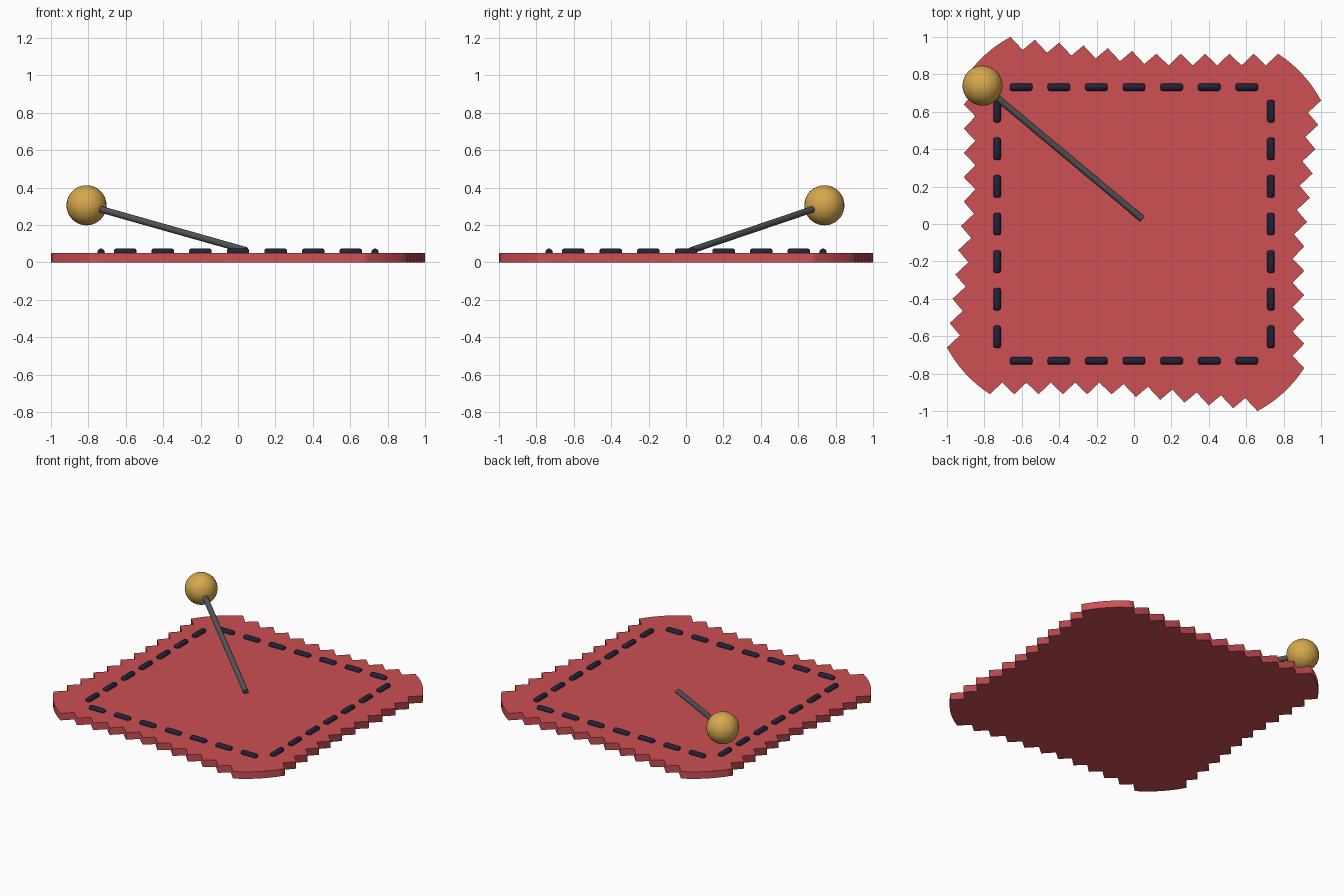
import bpy, bmesh, math
from mathutils import Vector, Matrix

if "Cube" in bpy.data.objects:
    bpy.data.objects.remove(bpy.data.objects["Cube"])


def material(name, rgb):
    m = bpy.data.materials.new(name)
    m.diffuse_color = (*rgb, 1)
    m.use_nodes = True
    m.node_tree.nodes["Principled BSDF"].inputs["Base Color"].default_value = m.diffuse_color
    return m


RED = material("red cloth", (0.61, 0.08, 0.088))
NAVY = material("navy thread", (0.016, 0.016, 0.042))
STEEL = material("grey steel", (0.09, 0.09, 0.1))
GOLD = material("golden head", (0.68, 0.39, 0.075))


def finish(bm, name, mat):
    bmesh.ops.recalc_face_normals(bm, faces=bm.faces)
    me = bpy.data.meshes.new(name)
    bm.to_mesh(me)
    bm.free()
    me.materials.append(mat)
    ob = bpy.data.objects.new(name, me)
    bpy.context.collection.objects.link(ob)
    return ob


# Cloth patch: one zigzag side and rounded corner, repeated four times around
def peak(x):
    return 0.91 + 0.09 * max(0, (0.12 - x) / 0.78)


side = []
for i in range(12):
    x = -0.66 + 0.13 * i
    side.append(Vector((x, peak(x), 0)))
    if i < 11:
        side.append(Vector((x + 0.065, peak(x + 0.065) - 0.062, 0)))
a, b = side[-1], Vector((1.0, 0.66, 0))
out = Vector((0.735, 0.678, 0))
for i in range(1, 8):
    t = i / 8
    side.append(a.lerp(b, t) + out * 0.022 * 4 * t * (1 - t))

bm = bmesh.new()
outline = [Matrix.Rotation(-k * math.pi / 2, 3, 'Z') @ p
           for k in range(4) for p in side]
base = bm.faces.new([bm.verts.new(p) for p in outline])
ext = bmesh.ops.extrude_face_region(bm, geom=[base], use_keep_orig=True)
bmesh.ops.translate(bm, vec=(0, 0, 0.05),
                    verts=[v for v in ext["geom"] if isinstance(v, bmesh.types.BMVert)])
bm.normal_update()
for f in bm.faces:
    f.smooth = abs(f.normal.z) < 0.5   # soft rim, flat top and bottom
finish(bm, "cloth_patch", RED)


# Running stitches: short rounded rods on all four sides
def rod(bm, start, end, radius, sides, bevel=0):
    d = end - start
    mat = Matrix.Translation((start + end) / 2) @ d.to_track_quat('Z', 'Y').to_matrix().to_4x4()
    new = bmesh.ops.create_cone(bm, cap_ends=True, segments=sides, radius1=radius,
                                radius2=radius, depth=d.length, matrix=mat)["verts"]
    if bevel:
        rims = {e for v in new for e in v.link_edges
                if any(len(f.verts) > 4 for f in e.link_faces)}
        bmesh.ops.bevel(bm, geom=list(rims), offset=bevel, segments=2,
                        affect='EDGES', profile=0.5)


bm = bmesh.new()
for k in range(4):
    turn = Matrix.Rotation(k * math.pi / 2, 3, 'Z')
    for i in range(-3, 4):
        c = i * 0.201
        rod(bm, turn @ Vector((c - 0.06, 0.732, 0.054)),
            turn @ Vector((c + 0.06, 0.732, 0.054)), 0.02, 12, 0.011)
for f in bm.faces:
    f.smooth = True
stitches = finish(bm, "stitches", NAVY)

# Pin: slanted shaft running into a round head
head = Vector((-0.81, 0.74, 0.305))
bm = bmesh.new()
rod(bm, Vector((0.043, 0.028, 0.064)), head, 0.018, 12)
for f in bm.faces:
    f.smooth = True
shaft = finish(bm, "pin_shaft", STEEL)

bm = bmesh.new()
bmesh.ops.create_uvsphere(bm, u_segments=32, v_segments=20, radius=0.107,
                          matrix=Matrix.Translation(head))
for f in bm.faces:
    f.smooth = True
finish(bm, "pin_head", GOLD)

for ob in (stitches, shaft):
    bpy.context.view_layer.objects.active = ob
    ob.select_set(True)
bpy.ops.object.shade_smooth_by_angle(angle=math.radians(50))
